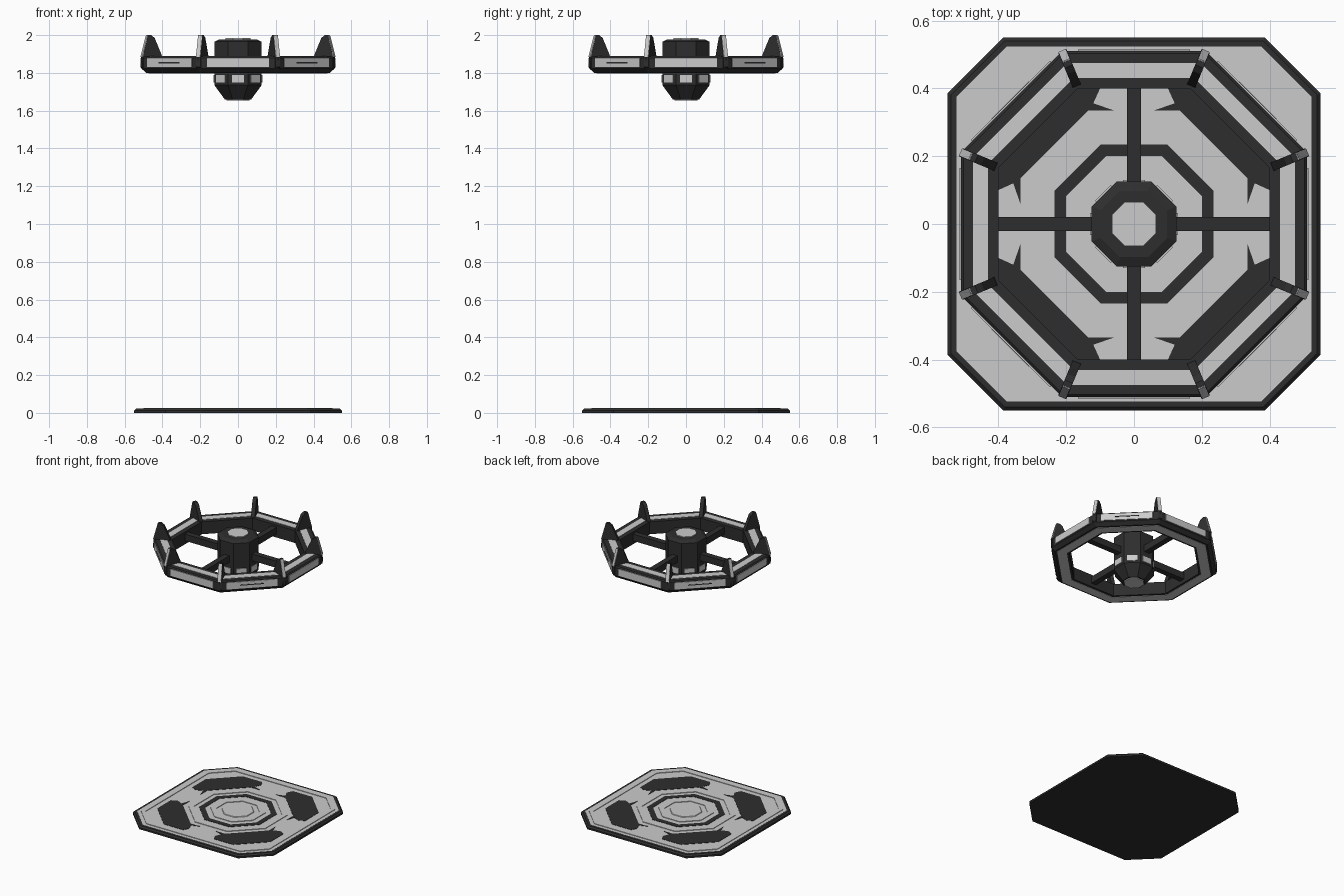
import bpy, bmesh, math
from mathutils import Matrix, Vector

if "Cube" in bpy.data.objects:
    bpy.data.objects.remove(bpy.data.objects["Cube"])


def material(name, v):
    m = bpy.data.materials.new(name)
    m.diffuse_color = (v, v, v, 1)
    m.use_nodes = True
    m.node_tree.nodes["Principled BSDF"].inputs["Base Color"].default_value = m.diffuse_color
    return m


DARK = material("dark metal", 0.027)
LIGHT = material("light grey panel", 0.6)
T = math.tan(math.pi / 8)


def finish(name, bm, mat):
    bmesh.ops.recalc_face_normals(bm, faces=bm.faces)
    me = bpy.data.meshes.new(name)
    bm.to_mesh(me)
    bm.free()
    me.materials.append(mat)
    ob = bpy.data.objects.new(name, me)
    bpy.context.collection.objects.link(ob)
    return ob


def octagon(a, cut):
    """Eight corners: half width a, flat side half length cut."""
    q = [(a, -cut), (a, cut), (cut, a), (-cut, a)]
    return q + [(-x, -y) for x, y in q]


def stack(name, profile, mat, closed=False, slab=False):
    """Octagonal loops through (half width, z) points; closed makes a ring."""
    bm = bmesh.new()
    loops = []
    for a, z in profile:
        cut = 0.385 - (0.55 - a) * T if slab else a * T
        loops.append([bm.verts.new((x, y, z)) for x, y in octagon(a, cut)])
    n = len(loops)
    for i in range(n if closed else n - 1):
        p, q = loops[i], loops[(i + 1) % n]
        for j in range(8):
            k = (j + 1) % 8
            bm.faces.new((p[j], p[k], q[k], q[j]))
    if not closed:
        bm.faces.new(loops[0])
        bm.faces.new(loops[-1])
    return finish(name, bm, mat)


def ring(name, a0, a1, z0, z1, mat, slab=False):
    return stack(name, [(a0, z0), (a1, z0), (a1, z1), (a0, z1)], mat, True, slab)


def prism(name, pts, mat, offset, depth, turn):
    """Extrude a polygon of 3D points by depth, then turn it about z."""
    bm = bmesh.new()
    low = [bm.verts.new(Vector(p) + Vector(offset)) for p in pts]
    high = [bm.verts.new(v.co + Vector(depth)) for v in low]
    bm.faces.new(low)
    bm.faces.new(high)
    for i in range(len(pts)):
        j = (i + 1) % len(pts)
        bm.faces.new((low[i], low[j], high[j], high[i]))
    bm.transform(Matrix.Rotation(math.radians(turn), 4, 'Z'))
    return finish(name, bm, mat)


def box(name, x0, x1, w, z0, z1, mat, turn):
    """Box pointing along +x, half width w, turned about z."""
    pts = [(x0, -w, z0), (x1, -w, z0), (x1, w, z0), (x0, w, z0)]
    return prism(name, pts, mat, (0, 0, 0), (0, 0, z1 - z0), turn)


# floor plate with light inlay
stack("base_slab", [(0.55, 0), (0.55, 0.012), (0.54, 0.022), (0.53, 0.022)], DARK, slab=True)
stack("base_inlay", [(0.524, 0.015), (0.524, 0.023)], LIGHT, slab=True)
ring("base_border_ridge", 0.475, 0.50, 0.02, 0.027, LIGHT, slab=True)
ring("base_dark_ring", 0.20, 0.235, 0.02, 0.025, DARK)
ring("base_outer_ridge", 0.265, 0.30, 0.02, 0.027, LIGHT)
ring("base_inner_ridge", 0.13, 0.165, 0.02, 0.027, LIGHT)
stack("base_centre_disc", [(0.10, 0.02), (0.095, 0.027)], LIGHT)

# dark corner patches with pointed ends
half = [(0.335, 0.135), (0.335, 0.06), (0.356, 0.12), (0.40, 0.10), (0.44, 0.12), (0.44, 0.27)]
patch = [(x, y, 0.02) for x, y in half] + [(y, x, 0.02) for x, y in reversed(half)]
for i in range(4):
    prism("base_corner_patch", patch, DARK, (0, 0, 0), (0, 0, 0.005), 90 * i)

# floating octagonal ring
stack("upper_ring", [(0.40, 1.80), (0.487, 1.80), (0.51, 1.822), (0.51, 1.88),
                     (0.503, 1.887), (0.40, 1.887)], DARK, True)
ring("ring_top_strip", 0.43, 0.475, 1.88, 1.889, LIGHT)
ring("ring_bottom_strip", 0.415, 0.475, 1.798, 1.81, LIGHT)
for i in range(8):
    box("ring_side_panel", 0.50, 0.515, 0.165, 1.83, 1.878, LIGHT, 45 * i)
    if i % 2:
        box("ring_panel_slit", 0.51, 0.517, 0.078, 1.851, 1.857, DARK, 45 * i)

# upright fins on the ring corners, light outer edge
fin = [(0.435, 1.87), (0.445, 1.90), (0.483, 1.985), (0.503, 2.0), (0.52, 2.0),
       (0.55, 1.885), (0.553, 1.83), (0.525, 1.805), (0.48, 1.82)]
edge = [(0.515, 1.999), (0.523, 1.999), (0.554, 1.885), (0.545, 1.885)]
for i in range(8):
    a = 22.5 + 45 * i
    prism("ring_fin", [(r, 0, z) for r, z in fin], DARK, (0, -0.013, 0), (0, 0.026, 0), a)
    prism("fin_edge_plate", [(r, 0, z) for r, z in edge], LIGHT, (0, -0.012, 0), (0, 0.024, 0), a)

# spokes
for i in range(4):
    box("spoke", 0.11, 0.41, 0.02, 1.825, 1.872, DARK, 90 * i)

# hub
stack("hub", [(0.07, 1.66), (0.125, 1.735), (0.125, 1.965), (0.098, 1.978), (0.07, 1.978)], DARK)
stack("hub_top_disc", [(0.065, 1.97), (0.065, 1.984)], LIGHT)
stack("hub_bottom_disc", [(0.062, 1.654), (0.062, 1.67)], LIGHT)
for i in range(8):
    box("hub_panel", 0.12, 0.13, 0.033, 1.748, 1.788, LIGHT, 45 * i)
